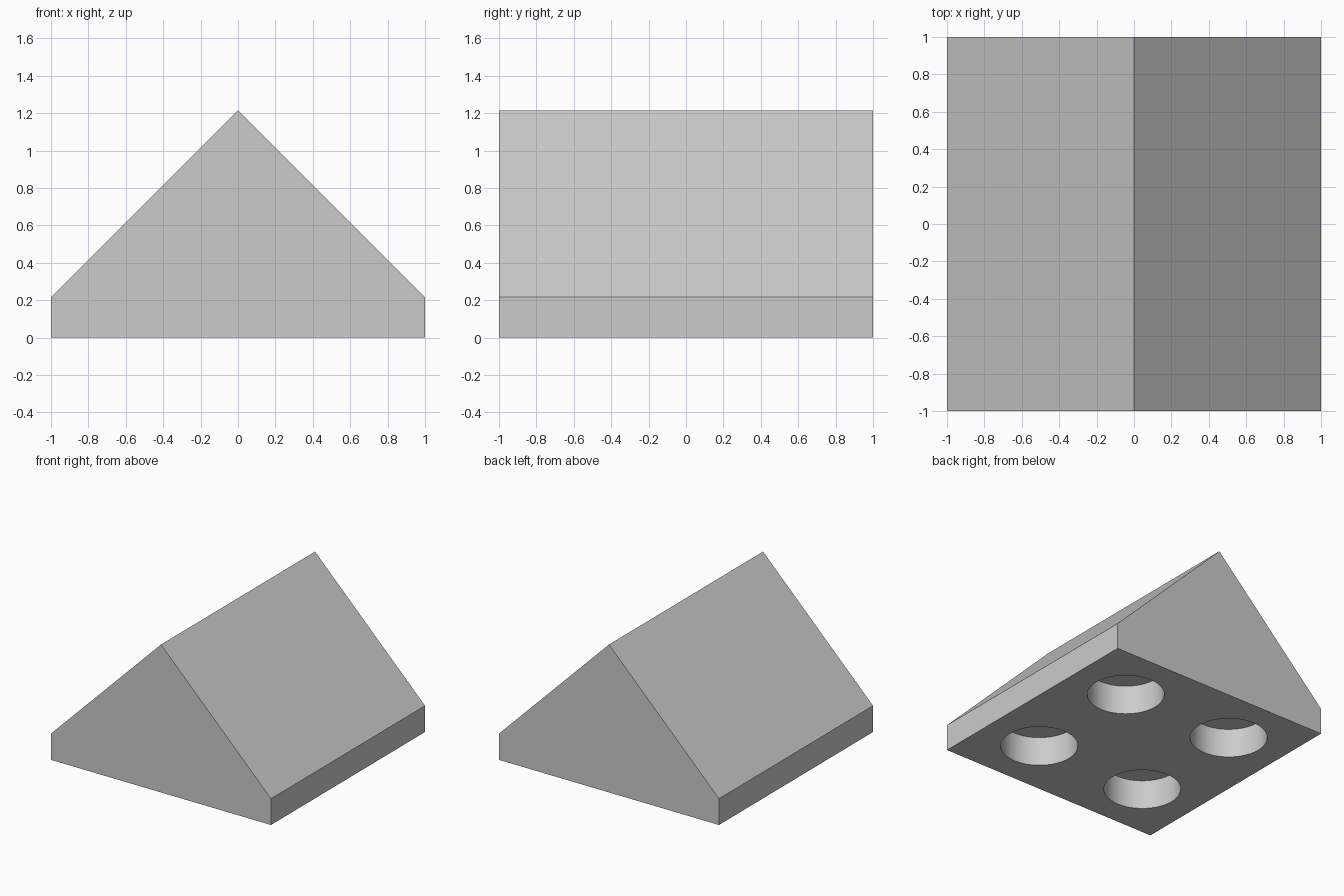
import bpy, bmesh

if "Cube" in bpy.data.objects:
    bpy.data.objects.remove(bpy.data.objects["Cube"])

HOLE_R, HOLE_DEPTH, HOLE_POS = 0.29, 0.24, 0.506

grey = bpy.data.materials.new("light_grey")
grey.diffuse_color = (0.6, 0.6, 0.6, 1)
grey.use_nodes = True
grey.node_tree.nodes["Principled BSDF"].inputs["Base Color"].default_value = grey.diffuse_color

# Gabled block: five-sided profile extruded front to back
profile = [(-1, 0), (1, 0), (1, 0.216), (0, 1.215), (-1, 0.216)]
bm = bmesh.new()
face = bm.faces.new([bm.verts.new((x, -1, z)) for x, z in profile])
ext = bmesh.ops.extrude_face_region(bm, geom=[face])
bmesh.ops.translate(bm, vec=(0, 2, 0),
                    verts=[v for v in ext["geom"] if isinstance(v, bmesh.types.BMVert)])
bmesh.ops.recalc_face_normals(bm, faces=bm.faces)
mesh = bpy.data.meshes.new("roof_block")
bm.to_mesh(mesh)
bm.free()
mesh.materials.append(grey)
block = bpy.data.objects.new("roof_block", mesh)
bpy.context.collection.objects.link(block)

# Four round sockets cut into the underside
for sx in (-1, 1):
    for sy in (-1, 1):
        bpy.ops.mesh.primitive_cylinder_add(
            vertices=64, radius=HOLE_R, depth=2 * HOLE_DEPTH,
            location=(sx * HOLE_POS, sy * HOLE_POS, 0))
        cutter = bpy.context.object
        cutter.name = "socket_cutter"
        cutter.data.materials.append(grey)
        mod = block.modifiers.new("socket", "BOOLEAN")
        mod.operation, mod.solver, mod.object = "DIFFERENCE", "EXACT", cutter
        bpy.context.view_layer.objects.active = block
        bpy.ops.object.modifier_apply(modifier=mod.name)
        bpy.data.objects.remove(cutter, do_unlink=True)

# Smooth socket walls, sharp edges elsewhere
bpy.ops.object.select_all(action="DESELECT")
block.select_set(True)
bpy.context.view_layer.objects.active = block
bpy.ops.object.shade_smooth_by_angle()
